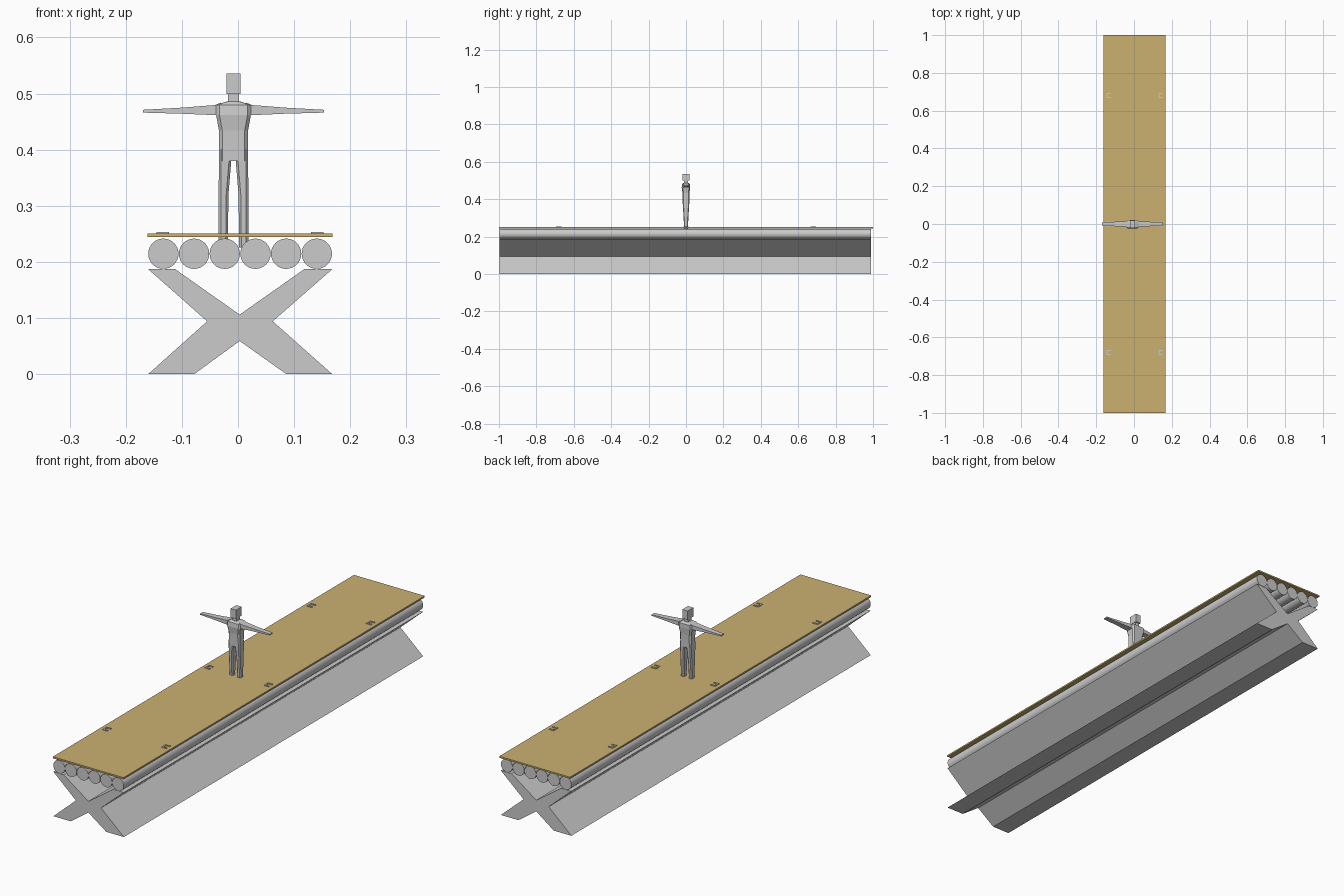
import bpy, bmesh
from math import pi, cos, sin

if "Cube" in bpy.data.objects:
    bpy.data.objects.remove(bpy.data.objects["Cube"])

Y0, Y1 = -0.998, 0.99


def make(name, verts, faces, mat=None):
    me = bpy.data.meshes.new(name)
    me.from_pydata(verts, [], faces)
    bm = bmesh.new()
    bm.from_mesh(me)
    bmesh.ops.recalc_face_normals(bm, faces=bm.faces)
    bm.to_mesh(me)
    bm.free()
    ob = bpy.data.objects.new(name, me)
    bpy.context.collection.objects.link(ob)
    if mat:
        me.materials.append(mat)
    return ob


def loft(name, rings, mat=None):
    """Skin equal-sized rings of points and cap both ends."""
    n = len(rings[0])
    verts = [p for r in rings for p in r]
    faces = [tuple(range(n)), tuple(range(len(verts) - n, len(verts)))]
    for k in range(len(rings) - 1):
        for i in range(n):
            j = (i + 1) % n
            faces.append((k * n + i, k * n + j, (k + 1) * n + j, (k + 1) * n + i))
    return make(name, verts, faces, mat)


def extrude_y(name, profile, y0, y1, mat=None):
    return loft(name, [[(x, y, z) for x, z in profile] for y in (y0, y1)], mat)


def rect(x0, x1, z0, z1):
    return [(x0, z0), (x1, z0), (x1, z1), (x0, z1)]


def chamfered(a0, a1, b0, b1, c):
    """Rectangle with cut corners."""
    return [(a0 + c, b0), (a1 - c, b0), (a1, b0 + c), (a1, b1 - c),
            (a1 - c, b1), (a0 + c, b1), (a0, b1 - c), (a0, b0 + c)]


# X-shaped support running the full length
extrude_y("cross_support", [
    (-0.160, 0.187), (-0.112, 0.187), (0.003, 0.106), (0.118, 0.187),
    (0.168, 0.187), (0.062, 0.094), (0.168, 0.0), (0.086, 0.0),
    (0.003, 0.059), (-0.078, 0.0), (-0.160, 0.0), (-0.055, 0.094)], Y0, Y1)

# Six round tubes
for i in range(6):
    cx = -0.133 + i * 0.0547
    circle = [(cx + 0.027 * cos(a * pi / 16), 0.2145 + 0.027 * sin(a * pi / 16))
              for a in range(32)]
    tube = extrude_y(f"tube_{i + 1}", circle, Y0, Y1)
    bpy.ops.object.select_all(action='DESELECT')
    tube.select_set(True)
    bpy.context.view_layer.objects.active = tube
    bpy.ops.object.shade_smooth_by_angle()

# Wooden deck
wood = bpy.data.materials.new("wood")
wood.diffuse_color = (0.60, 0.44, 0.165, 1)
wood.use_nodes = True
wood.node_tree.nodes["Principled BSDF"].inputs["Base Color"].default_value = wood.diffuse_color
extrude_y("deck", rect(-0.161, 0.168, 0.244, 0.2505), -1, 1, wood)

# Small staple-shaped brackets on the deck
for x in (-0.134, 0.141):
    for y in (-0.68, 0, 0.68):
        extrude_y("bracket_bar", rect(x - 0.011, x - 0.005, 0.248, 0.2535), y - 0.014, y + 0.014)
        for s in (-1, 1):
            yc = y + s * 0.011
            extrude_y("bracket_arm", rect(x - 0.005, x + 0.011, 0.248, 0.2535),
                      yc - 0.003, yc + 0.003)

# Standing figure: torso rings (z, half width, front y, back y)
CX = -0.008
torso = [(0.380, 0.026, -0.018, 0.018), (0.434, 0.026, -0.019, 0.019),
         (0.462, 0.031, -0.023, 0.022), (0.480, 0.031, -0.021, 0.022),
         (0.486, 0.011, -0.014, 0.014)]
loft("torso", [[(x, y, z) for x, y in chamfered(CX - w, CX + w, f, b, 0.006)]
               for z, w, f, b in torso])

# Neck and head
extrude_y("neck", rect(CX - 0.010, CX + 0.010, 0.482, 0.501), -0.012, 0.012)
extrude_y("head", rect(CX - 0.0125, CX + 0.0125, 0.499, 0.536), -0.02, 0.018)

for side, s in (("left", -1), ("right", 1)):
    # Legs taper towards the feet (z, inner x, outer x, half depth)
    foot = 0.238 if s < 0 else 0.226
    legs = [(foot, 0.010, 0.0265, 0.009), (0.32, 0.009, 0.0265, 0.014),
            (0.386, 0.0035, 0.026, 0.018), (0.40, 0.001, 0.026, 0.018)]
    loft(f"{side}_leg", [[(CX + s * x, y, z) for x, y in chamfered(i, o, -d, d, 0.004)]
                         for z, i, o, d in legs])
    # Arms stretched out (offset x, low z, high z, half depth)
    arms = [(0.022, 0.461, 0.484, 0.015), (0.033, 0.4615, 0.4795, 0.015),
            (0.09, 0.464, 0.475, 0.012), (0.1615, 0.466, 0.471, 0.009)]
    loft(f"{side}_arm", [[(CX + s * x, y, z) for y, z in
                          [(-d, lo), (d, lo), (d, hi), (-d, hi)]]
                         for x, lo, hi, d in arms])
